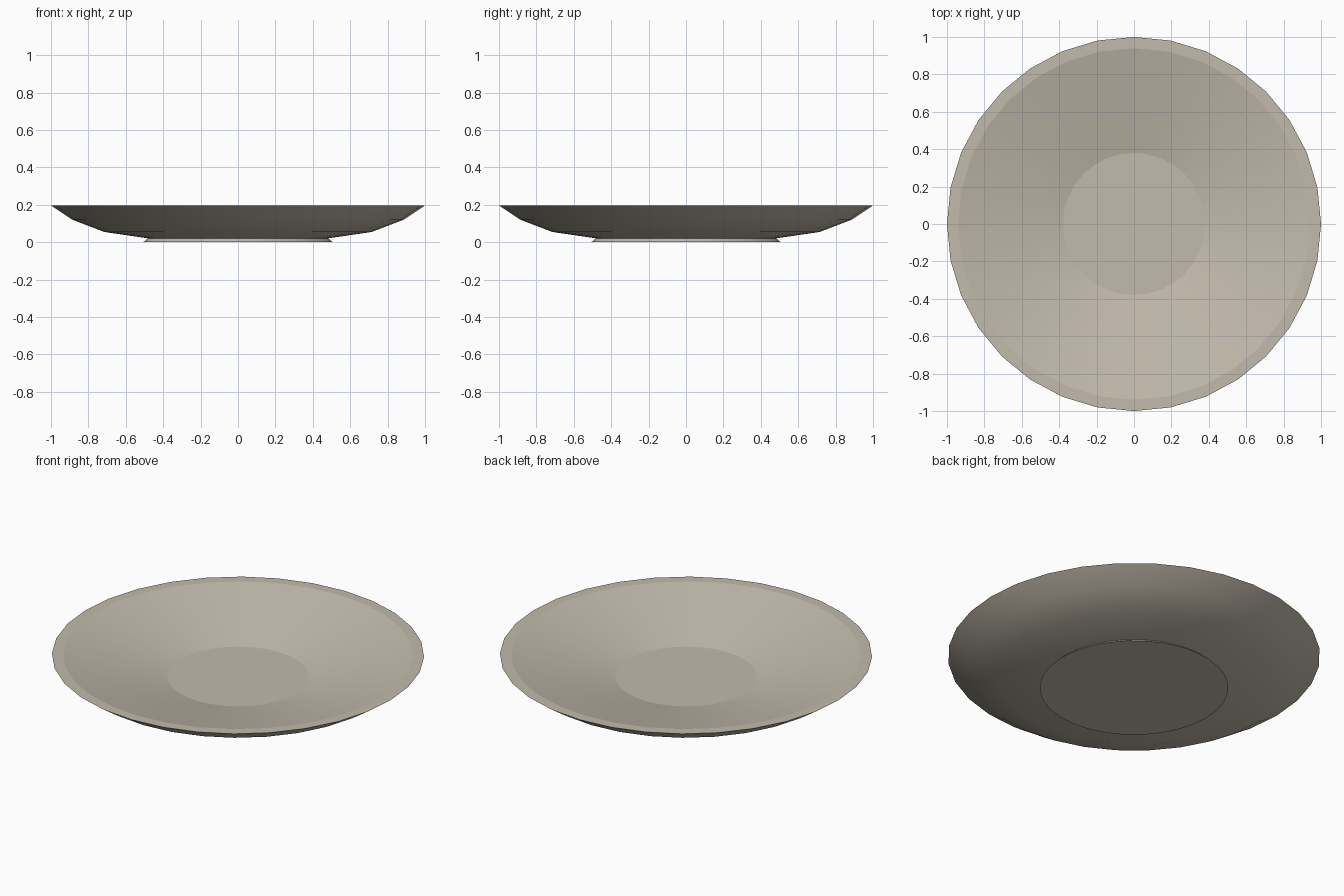
import bpy, bmesh, math

if "Cube" in bpy.data.objects:
    bpy.data.objects.remove(bpy.data.objects["Cube"])

SIDES = 32

stone = bpy.data.materials.new("warm grey ceramic")
stone.diffuse_color = (0.54, 0.49, 0.41, 1)
stone.use_nodes = True
stone.node_tree.nodes["Principled BSDF"].inputs["Base Color"].default_value = stone.diffuse_color


def lathe(name, profile, sharp_rings):
    """Turn a (radius, height) profile around z, capping both ends."""
    bm = bmesh.new()
    rings = []
    for r, z in profile:
        rings.append([bm.verts.new((r * math.cos(2 * math.pi * i / SIDES),
                                    r * math.sin(2 * math.pi * i / SIDES), z))
                      for i in range(SIDES)])
    for a, b in zip(rings, rings[1:]):
        for i in range(SIDES):
            j = (i + 1) % SIDES
            bm.faces.new((a[i], a[j], b[j], b[i]))
    bm.faces.new(list(reversed(rings[0])))
    bm.faces.new(rings[-1])
    bmesh.ops.recalc_face_normals(bm, faces=bm.faces)
    for f in bm.faces:
        f.smooth = True
    # crisp creases where the profile turns a corner
    for k in sharp_rings:
        for i in range(SIDES):
            bm.edges.get((rings[k][i], rings[k][(i + 1) % SIDES])).smooth = False
    mesh = bpy.data.meshes.new(name)
    bm.to_mesh(mesh)
    bm.free()
    mesh.materials.append(stone)
    obj = bpy.data.objects.new(name, mesh)
    bpy.context.collection.objects.link(obj)
    return obj


# whole plate: flared foot, curved underside, flat rim, sloping well, flat centre
lathe("plate", [
    (0.507, 0.0), (0.483, 0.021),                # foot
    (0.715, 0.055), (0.885, 0.12), (1.0, 0.197), # underside
    (0.94, 0.197), (0.38, 0.071),                # rim and well
], sharp_rings=[0, 1, 4, 5, 6])
